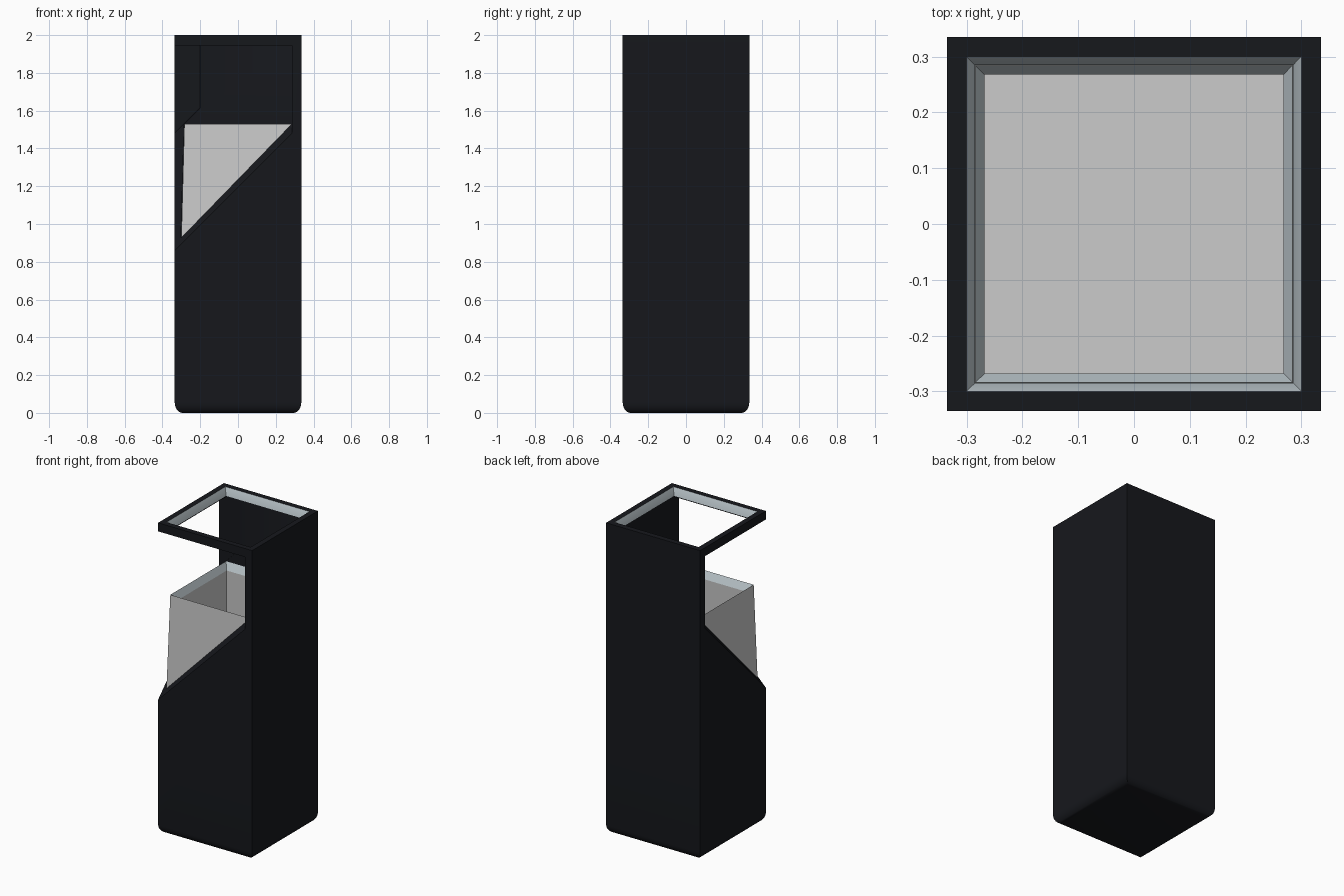
import bpy, bmesh, math

if "Cube" in bpy.data.objects:
    bpy.data.objects.remove(bpy.data.objects["Cube"])


def material(name, rgb):
    m = bpy.data.materials.new(name)
    m.diffuse_color = (*rgb, 1)
    m.use_nodes = True
    m.node_tree.nodes["Principled BSDF"].inputs["Base Color"].default_value = m.diffuse_color
    return m


def add_object(name, bm, mats=()):
    me = bpy.data.meshes.new(name)
    bm.to_mesh(me)
    bm.free()
    for m in mats:
        me.materials.append(m)
    ob = bpy.data.objects.new(name, me)
    bpy.context.collection.objects.link(ob)
    return ob


def square_loft(name, profile, mats=(), caps=True, skip=None, accent=None):
    """Skin square rings given as (half width, z); skip/accent are segment indices."""
    bm = bmesh.new()
    corners = [(-1, -1), (1, -1), (1, 1), (-1, 1)]
    rings = [[bm.verts.new((h * x, h * y, z)) for x, y in corners] for h, z in profile]
    for i, (a, b) in enumerate(zip(rings, rings[1:])):
        if i == skip:
            continue
        for j in range(4):
            k = (j + 1) % 4
            f = bm.faces.new((a[j], a[k], b[k], b[j]))
            f.material_index = int(i == accent)
    if caps:
        bm.faces.new(rings[0][::-1])
        bm.faces.new(rings[-1])
    return add_object(name, bm, mats)


dark = material("dark_shell", (0.008, 0.009, 0.012))
metal = material("pale_metal", (0.6, 0.68, 0.72))

# Outer housing: rounded base, straight walls, chamfered top opening, hollow inside
base = [(0.295 + 0.04 * math.sin(t), 0.055 * (1 - math.cos(t)))
        for t in (i * math.pi / 12 for i in range(7))]
profile = base + [(0.335, 2), (0.30, 2), (0.285, 1.95), (0.285, 1.54),
                  (0.302, 0.93), (0.302, 0.05)]
housing = square_loft("housing", profile, (dark, metal), accent=len(base) + 1)

# Cutter for the slanted corner opening, bottom lies on the plane z = x + y + 1.53
e = 0.286
foot = [(-0.5, -0.5), (e, -0.5), (e, -0.2), (-0.2, e), (-0.5, e)]
bm = bmesh.new()
low = [bm.verts.new((x, y, x + y + 1.53)) for x, y in foot]
top = [bm.verts.new((x, y, 1.945)) for x, y in foot]
bm.faces.new(low[::-1])
bm.faces.new(top)
for i in range(5):
    j = (i + 1) % 5
    bm.faces.new((low[i], low[j], top[j], top[i]))
cutter = add_object("opening_cutter", bm, (dark,))
cutter.hide_render = True

mod = housing.modifiers.new("opening", 'BOOLEAN')
mod.operation = 'DIFFERENCE'
mod.solver = 'EXACT'
mod.object = cutter
bpy.context.view_layer.objects.active = housing
housing.select_set(True)
bpy.ops.object.modifier_apply(modifier=mod.name)
bpy.data.objects.remove(cutter)
bpy.ops.object.shade_smooth_by_angle(angle=math.radians(30))

# Inner bin, slightly narrower at the top, with a pale sloping rim
square_loft("inner_bin", [(0.30, 0.07), (0.30, 0.93), (0.284, 1.53),
                          (0.268, 1.48), (0.283, 0.93), (0.283, 0.09)], skip=2)
square_loft("bin_rim", [(0.284, 1.53), (0.268, 1.48)], (metal,), caps=False)
